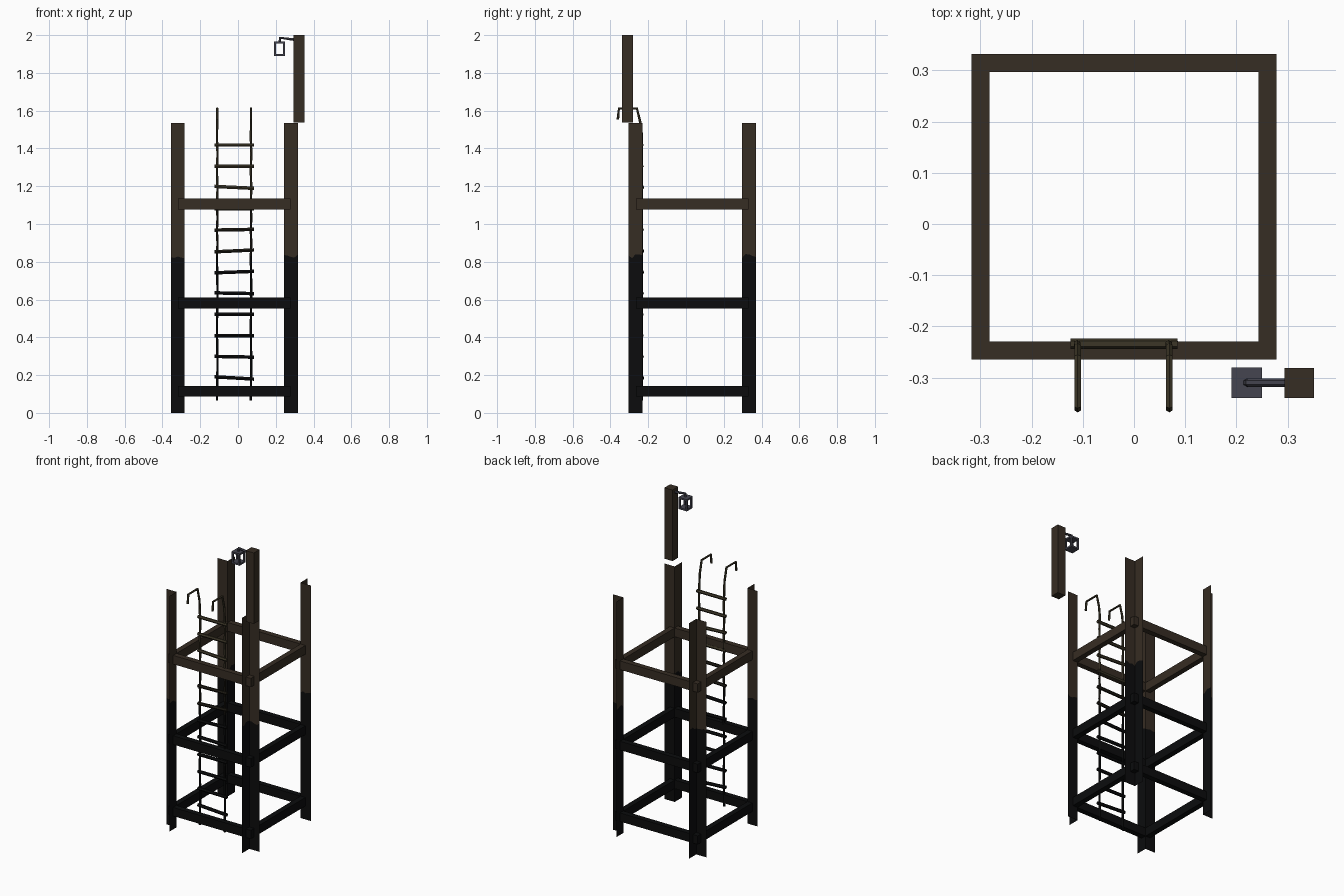
import bpy, bmesh, random
from mathutils import Vector

random.seed(4)
if "Cube" in bpy.data.objects:
    bpy.data.objects.remove(bpy.data.objects["Cube"])


def material(name, rgb):
    m = bpy.data.materials.new(name)
    m.use_nodes = True
    m.diffuse_color = (*rgb, 1)
    m.node_tree.nodes["Principled BSDF"].inputs["Base Color"].default_value = (*rgb, 1)
    return m


BROWN = material("weathered brown", (0.037, 0.026, 0.017))
BLACK = material("tarred black", (0.0035, 0.0037, 0.004))
OLIVE = material("rusty olive", (0.045, 0.037, 0.02))
DARK = material("dark olive", (0.013, 0.011, 0.007))
IRON = material("grey iron", (0.06, 0.06, 0.08))


def finish(name, bm, *mats):
    mesh = bpy.data.meshes.new(name)
    bm.to_mesh(mesh)
    bm.free()
    for m in mats:
        mesh.materials.append(m)
    ob = bpy.data.objects.new(name, mesh)
    bpy.context.collection.objects.link(ob)
    return ob


def box(name, lo, hi, mat):
    lo, hi = Vector(lo), Vector(hi)
    bm = bmesh.new()
    bmesh.ops.create_cube(bm, size=1)
    for v in bm.verts:
        v.co = (lo + hi) / 2 + v.co * (hi - lo)
    return finish(name, bm, mat)


def tube(name, points, radius, mat):
    cu = bpy.data.curves.new(name, "CURVE")
    cu.dimensions = "3D"
    cu.bevel_depth = radius
    cu.bevel_resolution = 1
    cu.use_fill_caps = True
    sp = cu.splines.new("POLY")
    sp.points.add(len(points) - 1)
    for p, co in zip(sp.points, points):
        p.co = (*co, 1)
    sp.use_smooth = False
    cu.materials.append(mat)
    ob = bpy.data.objects.new(name, cu)
    bpy.context.collection.objects.link(ob)
    return ob


# Tower layout: centre, inner half sizes, beam thickness
CX, CY = -0.0195, 0.0335
HX, HY, BEAM = 0.2625, 0.2635, 0.035
WING, TOP, TAR = 0.074, 1.535, 0.83

# Corner posts: thin angle sheets, folded inward, tarred on the lower part
for sx, side in ((-1, "right"), (1, "left")):
    for sy, end in ((-1, "front"), (1, "back")):
        bm = bmesh.new()
        ax, ay = CX + sx * HX, CY + sy * HY
        steps = 4
        columns = []
        for i in range(-steps, steps + 1):
            d = WING * abs(i) / steps
            x = ax + sx * d * (i < 0)
            y = ay + sy * d * (i > 0)
            edge = TAR + random.uniform(-0.012, 0.012)
            columns.append([bm.verts.new((x, y, z)) for z in (0, edge, TOP)])
        for a, b in zip(columns, columns[1:]):
            for k in range(2):
                f = bm.faces.new((a[k], b[k], b[k + 1], a[k + 1]))
                f.material_index = k
        finish(f"{end}_{side}_post", bm, BLACK, BROWN)

# Horizontal frames: square rings of beams
for name, z, height, mat in (("lower_frame", 0.087, 0.056, BLACK),
                             ("middle_frame", 0.553, 0.057, BLACK),
                             ("upper_frame", 1.077, 0.057, BROWN)):
    bm = bmesh.new()
    corners = ((-1, -1), (1, -1), (1, 1), (-1, 1))
    rings = [[bm.verts.new((CX + sx * (HX + t), CY + sy * (HY + t), z + h))
              for sx, sy in corners]
             for t, h in ((0, 0), (BEAM, 0), (BEAM, height), (0, height))]
    for r in range(4):
        a, b = rings[r], rings[(r + 1) % 4]
        for i in range(4):
            j = (i + 1) % 4
            bm.faces.new((a[i], a[j], b[j], b[i]))
    bmesh.ops.recalc_face_normals(bm, faces=bm.faces)
    finish(name, bm, mat)


# Ladder: slightly bent rails with hooked tops
LADDER_Y = -0.234


def ladder_mat(z):
    return OLIVE if z > 1.05 else DARK if z > 0.8 else BLACK


def rail_points(x, z0, z1):
    n = 4
    return [(x + 0.003 * ((i % 2) - 0.5), LADDER_Y, z0 + (z1 - z0) * i / n)
            for i in range(n + 1)]


for x, side in ((-0.11, "right"), (0.069, "left")):
    tube(f"{side}_rail_bottom", rail_points(x, 0.065, 0.83), 0.007, BLACK)
    tube(f"{side}_rail_middle", rail_points(x, 0.83, 1.1), 0.007, DARK)
    hook = [(x, -0.24, 1.53), (x, -0.26, 1.612), (x, -0.355, 1.612), (x, -0.361, 1.553)]
    tube(f"{side}_rail_top", rail_points(x, 1.1, 1.46) + hook, 0.007, OLIVE)

# Rungs: evenly spaced, a few of them knocked askew
skew = {0: -0.012, 1: -0.004, 4: -0.004, 5: 0.008, 6: 0.01, 7: 0.004, 9: -0.01}
for i in range(12):
    z = 0.185 + i * 0.1121
    s = skew.get(i, 0) / 2
    tube(f"rung_{i + 1}", [(-0.124, LADDER_Y, z - s), (0.085, LADDER_Y, z + s)],
         0.0105, ladder_mat(z))

# Lantern post
box("lantern_post", (0.294, -0.34, 1.537), (0.352, -0.281, 2.0), BROWN)

# Lantern arm and hanger
LX, LY = 0.22, -0.31
tube("lantern_arm", [(0.297, LY, 1.976), (LX + 0.003, LY, 1.986), (LX, LY, 1.96)],
     0.008, IRON)

# Lantern cage: two plates joined by four corner bars
R, BAR, Z0, Z1 = 0.03, 0.011, 1.889, 1.966
for name, z in (("lantern_base", Z0), ("lantern_cap", Z1 - BAR)):
    box(name, (LX - R, LY - R, z), (LX + R, LY + R, z + BAR), IRON)
for sx in (-1, 1):
    for sy in (-1, 1):
        x, y = LX + sx * (R - BAR / 2), LY + sy * (R - BAR / 2)
        box("lantern_bar", (x - BAR / 2, y - BAR / 2, Z0 + BAR),
            (x + BAR / 2, y + BAR / 2, Z1 - BAR), IRON)
